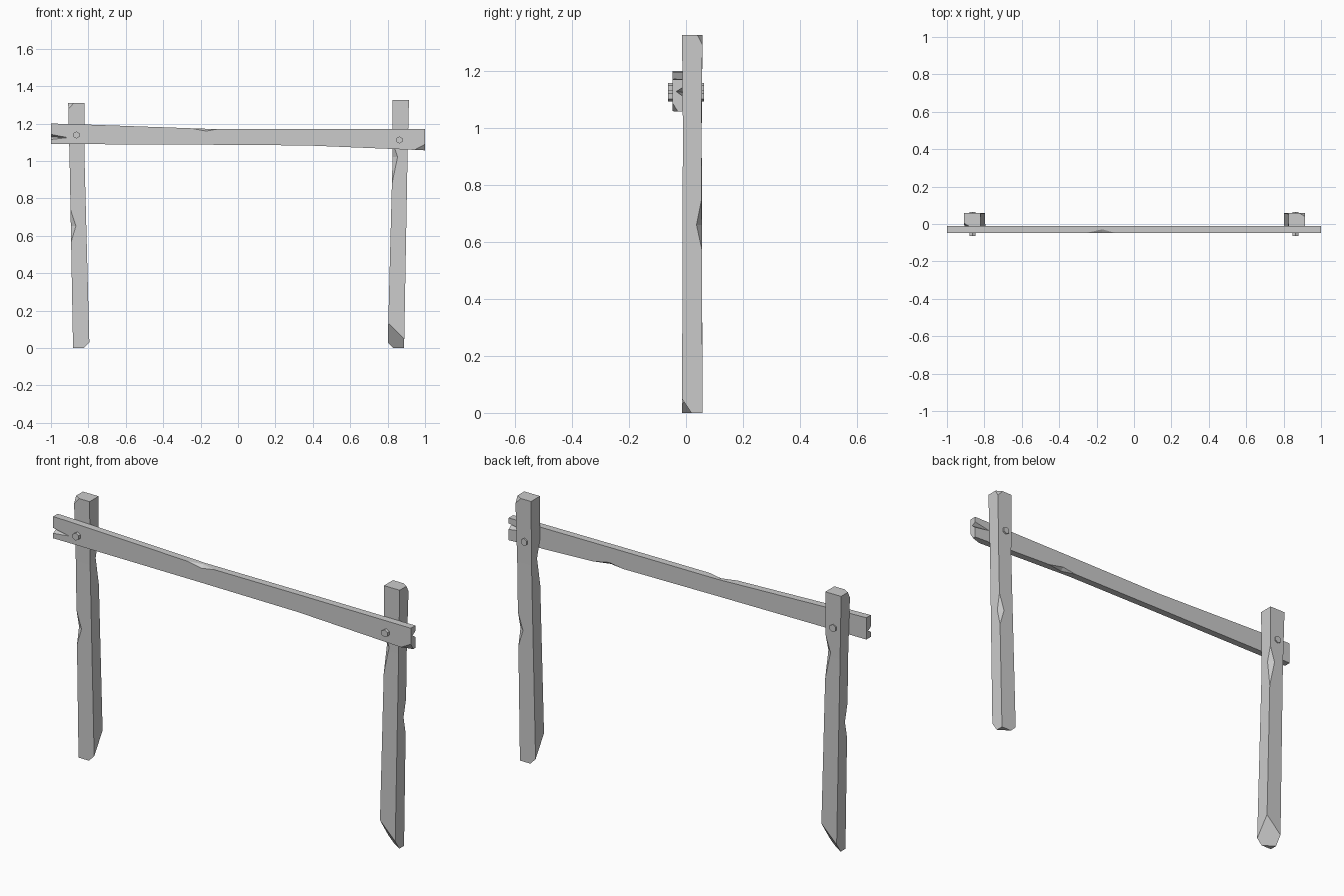
import bpy, bmesh, math
from mathutils import Vector as V

if "Cube" in bpy.data.objects:
    bpy.data.objects.remove(bpy.data.objects["Cube"])


def make(name, bm):
    bmesh.ops.recalc_face_normals(bm, faces=bm.faces)
    me = bpy.data.meshes.new(name)
    bm.to_mesh(me)
    bm.free()
    ob = bpy.data.objects.new(name, me)
    bpy.context.collection.objects.link(ob)
    return ob


def beam(name, rings, corners):
    """Loft four-point rings, then slice off the worn corners."""
    bm = bmesh.new()
    vs = [[bm.verts.new(p) for p in r] for r in rings]
    for a, b in zip(vs, vs[1:]):
        for i in range(4):
            j = (i + 1) % 4
            bm.faces.new((a[i], a[j], b[j], b[i]))
    bm.faces.new(vs[0])
    bm.faces.new(vs[-1])
    for corner, d in corners:
        c = V(corner)
        n = V([-1 / k for k in d]).normalized()
        res = bmesh.ops.bisect_plane(bm, geom=bm.verts[:] + bm.edges[:] + bm.faces[:],
                                     plane_co=c + V((d[0], 0, 0)), plane_no=n, clear_outer=True)
        cut = [e for e in res['geom_cut'] if isinstance(e, bmesh.types.BMEdge)]
        bmesh.ops.contextual_create(bm, geom=cut)
    return make(name, bm)


def notch(ob, a, b, p, q):
    """Cut a V with its valley along a-b, opening to the surface points p and q."""
    a, b, p, q = map(V, (a, b, p, q))
    m, w = (a + b) / 2, (a - b) * 1.6
    bm = bmesh.new()
    for c in (m, m + (p - m) * 2, m + (q - m) * 2):
        bm.verts.new(c + w)
        bm.verts.new(c - w)
    bmesh.ops.convex_hull(bm, input=bm.verts[:])
    cutter = make("cutter", bm)
    cutter.hide_render = True
    mod = ob.modifiers.new("notch", 'BOOLEAN')
    mod.operation, mod.solver, mod.object = 'DIFFERENCE', 'EXACT', cutter
    bpy.context.view_layer.objects.active = ob
    bpy.ops.object.modifier_apply(modifier=mod.name)
    bpy.data.objects.remove(cutter)


# Right post: leaning, with worn corners and two edge gouges
def post_ring(z, x0, x1, y0, y1):
    return [(x0, y0, z), (x1, y0, z), (x1, y1, z), (x0, y1, z)]


post = beam("right_post",
            [post_ring(0, .80, .888, -.014, .058),
             post_ring(1.0, .826, .906, -.011, .054),
             post_ring(1.326, .826, .914, -.014, .058)],
            [((.914, .058, 1.326), (-.03, -.018, -.035)),
             ((.80, .058, 0), (.03, .02, .03))])
notch(post, (.872, .056, .66), (.898, .038, .66), (.900, .056, .75), (.896, .056, .58))
notch(post, (.853, -.011, 1.02), (.826, .01, 1.02), (.826, -.011, 1.10), (.823, -.011, .88))

# Left post: the same post turned around, slightly shorter
left = bpy.data.objects.new("left_post", post.data.copy())
bpy.context.collection.objects.link(left)
left.rotation_euler.z = math.pi
left.location = (.006, .044, 0)
left.scale.z = 1.31 / 1.326

# Cross plank: sagging outline, split ends and chipped edges
F, B = -.048, -.012
plank = beam("cross_plank",
             [[(x, F, z0), (x, B, z0), (x, B, z1), (x, F, z1)] for x, z0, z1 in
              ((-1, 1.09, 1.2), (-.85, 1.09, 1.196), (-.17, 1.087, 1.172),
               (.37, 1.083, 1.172), (1, 1.057, 1.17))],
             [((1, F, 1.057), (-.06, .02, .032))])
notch(plank, (-.91, F, 1.125), (-1, F + .022, 1.128), (-1, F, 1.142), (-1, F, 1.115))
notch(plank, (.91, B, 1.125), (1, B - .022, 1.128), (1, B, 1.142), (1, B, 1.112))
notch(plank, (-.17, F, 1.16), (-.17, F + .018, 1.171), (-.26, F, 1.176), (-.10, F, 1.172))
notch(plank, (.44, B, 1.095), (.44, B - .018, 1.08), (.36, B, 1.083), (.53, B, 1.076))

# Pegs running through plank and posts
for name, x, z in (("left_peg", -.864, 1.139), ("right_peg", .863, 1.112)):
    bpy.ops.mesh.primitive_cylinder_add(vertices=6, radius=.019, depth=.126,
                                        location=(x, 0, z), rotation=(math.pi / 2, 0, 0))
    bpy.context.object.name = name
